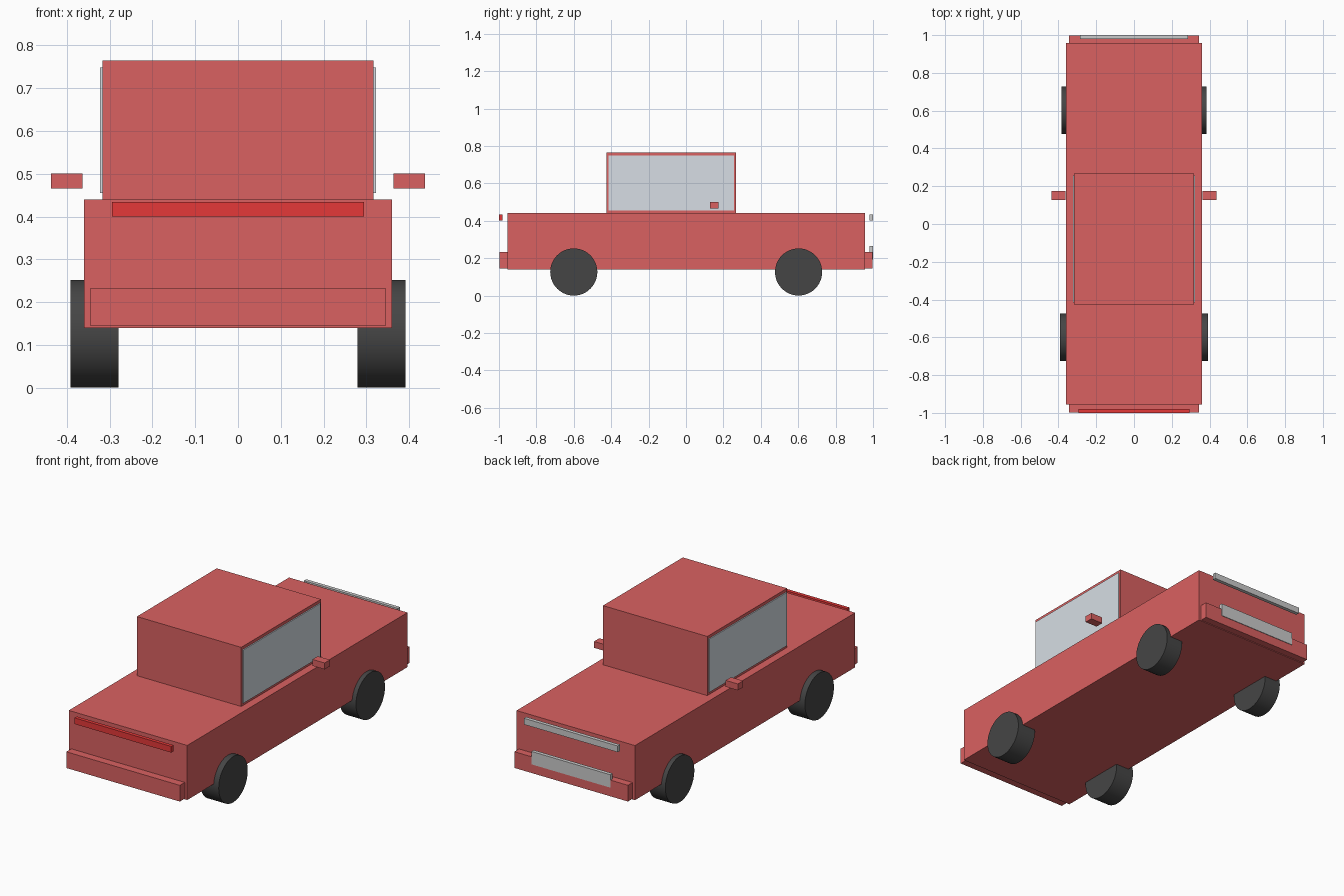
import bpy
import math

if "Cube" in bpy.data.objects:
    bpy.data.objects.remove(bpy.data.objects["Cube"])


def material(name, rgb):
    mat = bpy.data.materials.new(name)
    mat.diffuse_color = (*rgb, 1)
    mat.use_nodes = True
    mat.node_tree.nodes["Principled BSDF"].inputs["Base Color"].default_value = mat.diffuse_color
    return mat


PAINT = material("red_paint", (0.70, 0.12, 0.12))
LAMP_RED = material("lamp_red", (0.78, 0.04, 0.04))
GLASS = material("pale_glass", (0.68, 0.73, 0.78))
SILVER = material("silver", (0.55, 0.57, 0.58))
RUBBER = material("dark_rubber", (0.06, 0.06, 0.06))


def box(name, x, y, z, mat):
    """Box from (min, max) ranges on each axis."""
    spans = (x, y, z)
    bpy.ops.mesh.primitive_cube_add(size=1, location=[(a + b) / 2 for a, b in spans])
    ob = bpy.context.object
    ob.name = name
    ob.scale = [b - a for a, b in spans]
    bpy.ops.object.transform_apply(location=False, rotation=False, scale=True)
    ob.data.materials.append(mat)
    return ob


def wheel(name, inner, outer, side, y):
    bpy.ops.mesh.primitive_cylinder_add(
        vertices=48, radius=0.126, depth=outer - inner,
        location=(side * (inner + outer) / 2, y, 0.126),
        rotation=(0, math.pi / 2, 0))
    ob = bpy.context.object
    ob.name = name
    ob.data.materials.append(RUBBER)
    bpy.ops.object.shade_smooth_by_angle(angle=math.radians(30))


# Main body and cabin
box("body", (-0.36, 0.36), (-0.955, 0.957), (0.14, 0.44), PAINT)
box("cabin", (-0.317, 0.317), (-0.425, 0.268), (0.44, 0.765), PAINT)

# Bumpers at both ends
box("bumper_low_y", (-0.345, 0.345), (-0.998, -0.95), (0.144, 0.233), PAINT)
box("bumper_high_y", (-0.345, 0.345), (0.95, 0.997), (0.144, 0.233), PAINT)

# Light bars and plate
box("red_light_bar", (-0.294, 0.294), (-1.0, -0.98), (0.40, 0.434), LAMP_RED)
box("white_light_bar", (-0.285, 0.285), (0.98, 1.0), (0.40, 0.434), SILVER)
box("plate", (-0.24, 0.24), (0.98, 1.0), (0.193, 0.264), SILVER)

# Side windows, mirrors and wheels
for label, s in (("left", -1), ("right", 1)):
    def span(a, b):
        return tuple(sorted((s * a, s * b)))
    box(f"{label}_window", span(0.309, 0.323), (-0.415, 0.257), (0.455, 0.748), GLASS)
    box(f"{label}_mirror", span(0.363, 0.437), (0.128, 0.174), (0.465, 0.50), PAINT)
    wheel(f"{label}_wheel_low_y", 0.279, 0.391, s, -0.60)
    wheel(f"{label}_wheel_high_y", 0.283, 0.384, s, 0.602)
